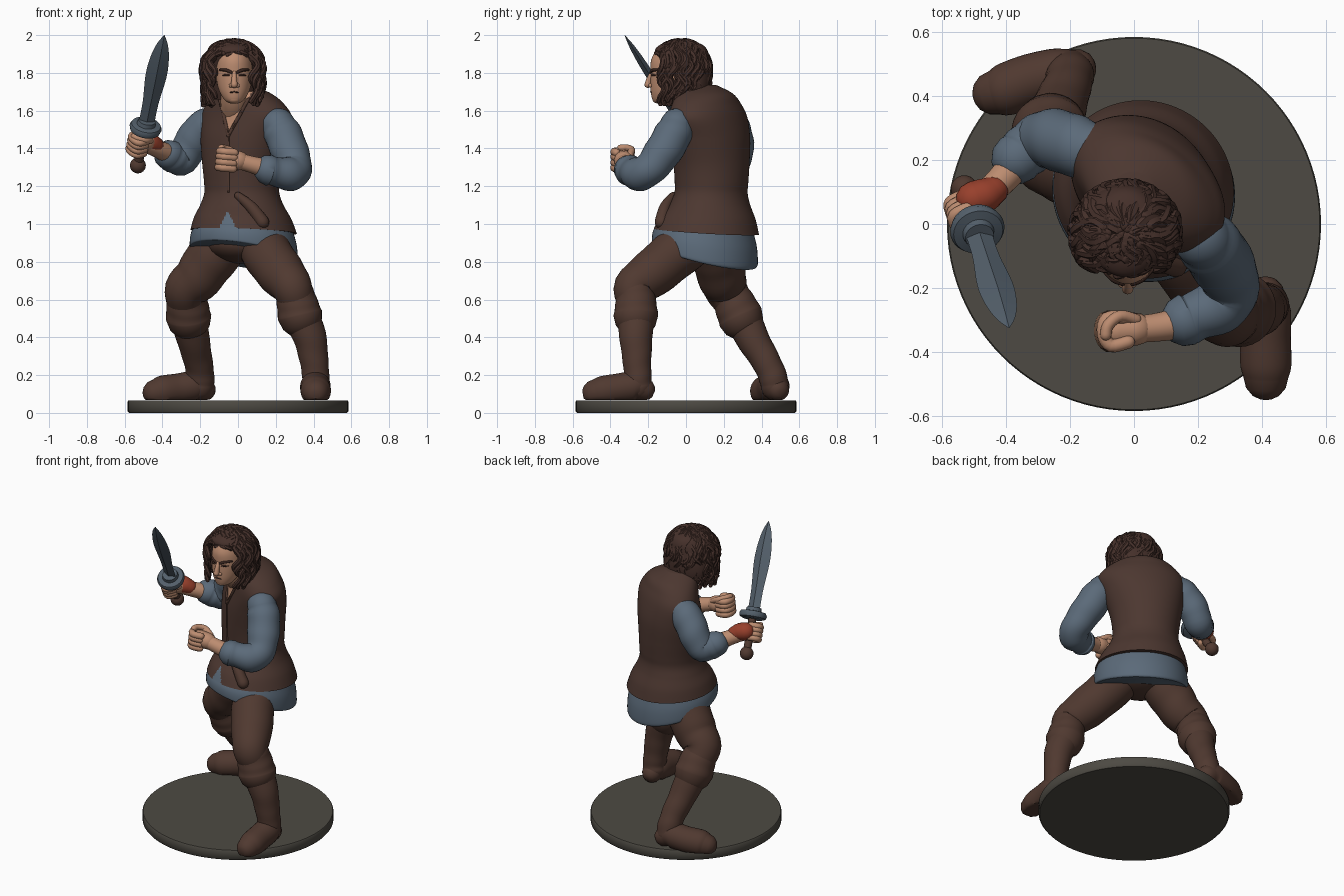
import bpy, bmesh, math, random
from mathutils import Vector, Matrix

random.seed(4)
if "Cube" in bpy.data.objects:
    bpy.data.objects.remove(bpy.data.objects["Cube"])


def material(name, hex_code):
    srgb = [int(hex_code[i:i + 2], 16) / 255 for i in (0, 2, 4)]
    col = [((c + 0.055) / 1.055) ** 2.4 for c in srgb] + [1]
    m = bpy.data.materials.new(name)
    m.use_nodes = True
    m.diffuse_color = col
    m.node_tree.nodes["Principled BSDF"].inputs["Base Color"].default_value = col
    return m


SKIN = material("skin", "bc8c70")
HAIR = material("dark brown hair", "45302a")
VEST = material("brown vest", "4c3730")
LEATHER = material("brown leather", "503930")
SHIRT = material("blue shirt", "5b6a79")
RED = material("red wristband", "98402c")
STEEL = material("blue steel", "535f6a")
STONE = material("grey base", "4d4a43")
DARK = material("dark features", "38251f")


def part(name, bm, mats, rule=None, angle=45):
    bmesh.ops.recalc_face_normals(bm, faces=bm.faces[:])
    for f in bm.faces:
        f.smooth = True
        if rule:
            f.material_index = rule(f.calc_center_median())
    me = bpy.data.meshes.new(name)
    bm.to_mesh(me)
    bm.free()
    me.set_sharp_from_angle(angle=math.radians(angle))
    for m in mats:
        me.materials.append(m)
    ob = bpy.data.objects.new(name, me)
    bpy.context.collection.objects.link(ob)


def spline(rows, sub):
    """Smooth interpolation of rows of numbers."""
    out = []
    for i in range(len(rows) - 1):
        quad = [rows[max(0, min(len(rows) - 1, i + k))] for k in (-1, 0, 1, 2)]
        for s in range(sub):
            t = s / sub
            out.append([b + 0.5 * t * (c - a + t * (2 * a - 5 * b + 4 * c - d + t * (3 * (b - c) + d - a)))
                        for a, b, c, d in zip(*quad)])
    return out + [list(rows[-1])]


def bridge(bm, rings):
    vs = [[bm.verts.new(p) for p in ring] for ring in rings]
    n = len(vs[0])
    for r, s in zip(vs, vs[1:]):
        for i in range(n):
            bm.faces.new((r[i], r[(i + 1) % n], s[(i + 1) % n], s[i]))
    bm.faces.new(vs[0])
    bm.faces.new(vs[-1])


def tube(bm, pts, seg=20, sub=5, fold=0, floor=None):
    """Round-ended limb through points of x, y, z, radius."""
    rows = spline(pts, sub)
    path = [(Vector(r[:3]), max(r[3], 0.002)) for r in rows]
    for _ in range(2):
        (p, r), d = path[0], (path[0][0] - path[1][0]).normalized()
        path = [(p + d * r * k, r * s) for k, s in ((0.95, 0.3), (0.8, 0.6), (0.45, 0.89))] + path
        path.reverse()
    rings, side = [], None
    for i, (p, r) in enumerate(path):
        d = (path[min(i + 1, len(path) - 1)][0] - path[max(i - 1, 0)][0]).normalized()
        side = d.orthogonal() if side is None else side - d * side.dot(d)
        side.normalize()
        up = d.cross(side)
        ring = []
        for k in range(seg):
            a = math.tau * k / seg
            rr = r * (1 + fold * math.sin(i * 1.15 + 1.6 * math.sin(a)))
            q = p + (side * math.cos(a) + up * math.sin(a)) * rr
            if floor is not None:
                q.z = max(q.z, floor)
            ring.append(q)
        rings.append(ring)
    bridge(bm, rings)


def limb(name, mat, *paths, **kw):
    bm = bmesh.new()
    for p in paths:
        tube(bm, p, **kw)
    part(name, bm, [mat])


def ring_point(row, t, yaw):
    z, cx, cy, a, b, tilt = row
    s, c = a * math.sin(t), b * math.cos(t)
    return Vector((cx + s * math.cos(yaw) - c * math.sin(yaw),
                   cy - s * math.sin(yaw) - c * math.cos(yaw), z + tilt * math.cos(t)))


def loft(name, rows, mats, yaw=0, seg=64, sub=6, rule=None):
    """Stack of ellipses: z, centre x, centre y, half width, half depth, tilt."""
    bm = bmesh.new()
    bridge(bm, [[ring_point(r, math.tau * k / seg, yaw) for k in range(seg)] for r in spline(rows, sub)])
    part(name, bm, mats, rule)


def ball(name, mat, loc, size):
    bm = bmesh.new()
    bmesh.ops.create_uvsphere(bm, u_segments=28, v_segments=16, radius=1,
                              matrix=Matrix.Translation(loc) @ Matrix.Diagonal((*size, 1)))
    part(name, bm, [mat])


# Round base
loft("base", [(0, 0, 0, 0.577, 0.577, 0), (0.008, 0, 0, 0.584, 0.584, 0), (0.06, 0, 0, 0.584, 0.584, 0),
              (0.066, 0, 0, 0.58, 0.58, 0)], [STONE], seg=96, sub=1)

# Torso: vest with open neck and a slit below the waist
YAW = math.radians(35)
NECK_Z = 1.465


def opening(z):
    """Middle and half width of the neck opening."""
    return -0.05 + (z - NECK_Z) * 0.15, (z - NECK_Z) * 0.38


def vest_rule(p):
    if p.y > 0.08:
        return 0
    mid, half = opening(p.z)
    if p.z < 1.715 and abs(p.x - mid) < half:
        return 1
    return 2 if abs(p.x + 0.055) < (1.07 - p.z) * 0.5 else 0


VEST_ROWS = [(0.96, 0.03, 0.108, 0.285, 0.275, 0.02), (1.03, 0.025, 0.115, 0.262, 0.25, 0.01),
             (1.1, 0.02, 0.125, 0.226, 0.21, 0), (1.16, 0.02, 0.132, 0.204, 0.19, 0), (1.22, 0.02, 0.135, 0.204, 0.19, 0),
             (1.32, 0.02, 0.135, 0.217, 0.193, 0), (1.45, 0.03, 0.13, 0.245, 0.19, 0),
             (1.56, 0.045, 0.118, 0.266, 0.172, 0), (1.63, 0.038, 0.11, 0.232, 0.157, 0),
             (1.69, 0.02, 0.1, 0.165, 0.14, 0), (1.735, -0.01, 0.08, 0.075, 0.085, 0)]
loft("vest", VEST_ROWS, [VEST, SKIN, SHIRT], YAW, 192, 12, vest_rule)
loft("shirt_skirt", [(0.835, 0.03, 0.1, 0.282, 0.266, 0.078), (0.85, 0.03, 0.1, 0.29, 0.276, 0.072),
                     (0.92, 0.03, 0.1, 0.285, 0.27, 0.05), (1.0, 0.03, 0.105, 0.26, 0.24, 0.03)], [SHIRT], YAW)
limb("belt_tie", LEATHER, [(0, -0.068, 1.15, 0.02), (0.07, -0.11, 1.09, 0.03), (0.13, -0.13, 1.01, 0.036)])


def chest(z, x, radius):
    """Point on the front of the vest."""
    row = min(spline(VEST_ROWS, 20), key=lambda r: abs(r[0] - z))
    pts = [ring_point(row, k / 50, YAW) for k in range(-50, 60)]
    return (*min(pts, key=lambda p: abs(p.x - x)), radius)


edges = []
for s in (-1, 1):
    edges.append([])
    for z in (1.465, 1.52, 1.58, 1.63, 1.66):
        mid, half = opening(z)
        edges[-1].append(chest(z, mid + s * half, 0.01))
limb("collar_edges", LEATHER, *edges, seg=8)
limb("vest_seam", LEATHER, [chest(z, -0.05, 0.006) for z in (1.465, 1.35, 1.25, 1.17)], seg=8)

# Legs
ball("pelvis", LEATHER, (0.03, 0.1, 0.9), (0.2, 0.2, 0.11))
limb("left_trouser", LEATHER, [(0.11, 0.05, 0.92, 0.13), (0.165, -0.075, 0.825, 0.132), (0.235, -0.19, 0.73, 0.125),
                               (0.285, -0.275, 0.665, 0.107), (0.31, -0.265, 0.58, 0.095)], seg=32, fold=0.012)
limb("right_trouser", LEATHER, [(-0.06, 0.15, 0.92, 0.14), (-0.14, 0.17, 0.82, 0.138), (-0.21, 0.19, 0.72, 0.128),
                                (-0.275, 0.215, 0.65, 0.114), (-0.27, 0.26, 0.57, 0.1)], seg=32, fold=0.012)


def boot(side, cuff, shaft, foot):
    limb(side + "_boot_cuff", LEATHER, cuff, seg=32, fold=0.012)
    limb(side + "_boot_shaft", LEATHER, shaft, seg=28, fold=0.015)
    limb(side + "_boot_foot", LEATHER, foot, seg=28, floor=0.068)


boot("left", [(0.3, -0.268, 0.635, 0.1), (0.315, -0.265, 0.57, 0.11), (0.328, -0.265, 0.515, 0.118)],
     [(0.32, -0.265, 0.55, 0.1), (0.38, -0.265, 0.4, 0.088), (0.402, -0.26, 0.28, 0.076),
      (0.412, -0.255, 0.19, 0.072), (0.41, -0.25, 0.14, 0.072)],
     [(0.41, -0.225, 0.125, 0.062), (0.41, -0.27, 0.14, 0.08), (0.41, -0.36, 0.128, 0.08),
      (0.412, -0.44, 0.115, 0.08), (0.412, -0.48, 0.108, 0.07)])
boot("right", [(-0.275, 0.235, 0.62, 0.102), (-0.268, 0.265, 0.56, 0.113), (-0.262, 0.29, 0.505, 0.12)],
     [(-0.27, 0.28, 0.54, 0.1), (-0.235, 0.36, 0.38, 0.086), (-0.21, 0.425, 0.27, 0.076),
      (-0.2, 0.46, 0.19, 0.075), (-0.2, 0.47, 0.14, 0.074)],
     [(-0.18, 0.485, 0.125, 0.062), (-0.23, 0.47, 0.14, 0.08), (-0.32, 0.45, 0.126, 0.082),
      (-0.4, 0.42, 0.115, 0.082), (-0.435, 0.41, 0.108, 0.07)])

# Sleeves, forearms and wristband
limb("left_sleeve", SHIRT, [(0.21, -0.045, 1.525, 0.09), (0.24, -0.07, 1.47, 0.1), (0.28, -0.13, 1.37, 0.098),
                            (0.303, -0.195, 1.29, 0.088), (0.27, -0.25, 1.265, 0.09), (0.19, -0.29, 1.28, 0.076),
                            (0.165, -0.3, 1.285, 0.082)], seg=32, fold=0.02)
limb("right_sleeve", SHIRT, [(-0.13, 0.225, 1.54, 0.088), (-0.19, 0.245, 1.5, 0.097), (-0.25, 0.265, 1.42, 0.095),
                             (-0.295, 0.26, 1.345, 0.086), (-0.335, 0.23, 1.35, 0.082), (-0.365, 0.205, 1.365, 0.08)],
     seg=32, fold=0.02)
limb("left_forearm", SKIN, [(0.18, -0.3, 1.285, 0.055), (0.09, -0.32, 1.31, 0.046), (0, -0.33, 1.335, 0.042)])
limb("right_forearm", SKIN, [(-0.35, 0.21, 1.36, 0.055), (-0.42, 0.13, 1.395, 0.047), (-0.49, 0.07, 1.42, 0.042)])
limb("wristband", RED, [(-0.438, 0.105, 1.418, 0.046), (-0.465, 0.09, 1.43, 0.054), (-0.5, 0.078, 1.438, 0.056)])


def fist(name, centre, fwd, up, hand, size):
    """Closed hand: core, four curled fingers and a thumb."""
    up = Vector(up).normalized()
    fwd = Vector(fwd)
    fwd = (fwd - up * fwd.dot(up)).normalized()
    palm = fwd.cross(up) * hand

    def path(points, r):
        return [(*(Vector(centre) + (fwd * f + palm * p + up * h) * size), r * size) for f, p, h in points]
    curl = ((-0.02, -0.038), (0.035, -0.045), (0.055, -0.005), (0.04, 0.04), (-0.01, 0.04))
    fingers = [path([(f, p, h) for f, p in curl], 0.021) for h in (-0.045, -0.016, 0.014, 0.04)]
    thumb = path([(-0.05, 0.03, 0.03), (0, 0.045, 0.052), (0.04, 0.02, 0.06), (0.05, -0.01, 0.058)], 0.018)
    core = path([(-0.05, 0, 0), (-0.015, 0, 0), (0.012, 0, 0)], 0.052)
    limb(name, SKIN, core, thumb, *fingers, seg=14, sub=4)


# Sword along its own axis
POMMEL, TIP = Vector((-0.53, 0.11, 1.31)), Vector((-0.39, -0.325, 2))
AXIS = (TIP - POMMEL).normalized()
WIDE = (Vector((1, 0, 0)) - AXIS * AXIS.x).normalized()
THIN = AXIS.cross(WIDE)
LENGTH = (TIP - POMMEL).length


def along(d):
    return POMMEL + AXIS * d


fist("left_fist", (-0.045, -0.332, 1.34), (-1, -0.08, 0.15), (0.1, 0, 1), 1, 1)
fist("right_fist", along(0.135) - WIDE * 0.012, (-0.14, -0.17, 0.06), AXIS, -1, 0.9)
ball("pommel", LEATHER, POMMEL, (0.042, 0.042, 0.042))
limb("grip", LEATHER, [(*along(d), 0.024) for d in (0, 0.12, 0.24)])
bm = bmesh.new()
bridge(bm, [[along(d) + (WIDE * math.cos(a) + THIN * math.sin(a)) * r for a in [math.tau * k / 32 for k in range(32)]]
            for d, r in ((0.215, 0.06), (0.223, 0.08), (0.242, 0.086), (0.258, 0.078), (0.263, 0.05), (0.285, 0.045))])
part("guard", bm, [STEEL])
bm = bmesh.new()
leaf = spline([(0, 0.042), (0.25, 0.042), (0.55, 0.056), (0.75, 0.049), (0.9, 0.029), (1, 0.001)], 4)
bridge(bm, [[along(0.25 + (LENGTH - 0.25) * t) + off for off in
             (WIDE * w, THIN * w * 0.38, -WIDE * w, -THIN * w * 0.38)] for t, w in leaf])
part("blade", bm, [STEEL], angle=15)

# Head and face
HX = -0.02
limb("neck", SKIN, [(HX, 0.04, 1.6, 0.075), (HX, -0.015, 1.66, 0.072), (HX, -0.05, 1.73, 0.07)])
loft("head", [(z, HX, y, a, b, 0) for z, y, a, b in (
    (1.638, -0.125, 0.02, 0.025), (1.652, -0.12, 0.047, 0.054), (1.69, -0.1, 0.073, 0.085), (1.74, -0.08, 0.09, 0.108),
    (1.8, -0.07, 0.096, 0.117), (1.87, -0.06, 0.092, 0.124), (1.93, -0.05, 0.068, 0.095), (1.965, -0.04, 0.02, 0.03))],
     [SKIN])
limb("nose", SKIN, [(HX, -0.178, 1.805, 0.011), (HX, -0.194, 1.77, 0.014), (HX, -0.202, 1.738, 0.018)],
     [(HX - 0.018, -0.188, 1.733, 0.011), (HX + 0.018, -0.188, 1.733, 0.011)])
ball("chin", SKIN, (HX, -0.148, 1.662), (0.036, 0.03, 0.024))
limb("eyebrows", DARK, *[[(HX + s * 0.016, -0.186, 1.803, 0.008), (HX + s * 0.045, -0.173, 1.815, 0.009),
                          (HX + s * 0.076, -0.144, 1.816, 0.006)] for s in (-1, 1)], seg=8)
limb("eyes", DARK, *[[(HX + s * 0.024, -0.18, 1.788, 0.005), (HX + s * 0.04, -0.175, 1.789, 0.007),
                      (HX + s * 0.06, -0.159, 1.788, 0.004)] for s in (-1, 1)], seg=8)
limb("mouth", DARK, [(HX - 0.03, -0.175, 1.696, 0.003), (HX, -0.187, 1.699, 0.004), (HX + 0.03, -0.175, 1.696, 0.003)], seg=8)

# Hair: inner shell with wavy locks falling from the crown
HAIR_X = -0.026
loft("hair_shell", [(z, HAIR_X, y, a, b, 0) for z, y, a, b in (
    (1.66, 0.04, 0.125, 0.078), (1.72, 0.035, 0.15, 0.098), (1.79, 0.02, 0.154, 0.115), (1.86, -0.005, 0.145, 0.13),
    (1.915, -0.025, 0.122, 0.14), (1.95, -0.025, 0.09, 0.11), (1.972, -0.025, 0.03, 0.04))], [HAIR])


def lock(theta, start, drop):
    pts, phase = [], random.uniform(0, math.tau)
    for k in range(14):
        t = k / 13
        phi = start + (math.pi / 2 - start) * min(1, t * drop)
        th = theta + 0.13 * math.sin(t * 16 + phase)
        fall = max(0, t * drop - 1)
        r = math.sin(phi) * (1 - 0.05 * fall) + 0.05 * math.sin(t * 13 + phase * 2)
        pts.append((HAIR_X + 0.16 * r * math.sin(th), -0.028 - 0.15 * r * math.cos(th),
                    1.815 + 0.152 * math.cos(phi) - 0.17 * fall, 0.019 - 0.006 * t))
    return pts


locks = []
for i in range(72):
    theta = math.tau * i / 72
    front = abs((theta + math.pi) % math.tau - math.pi)
    if front < 0.72:
        drop = random.uniform(0.42, 0.55)
    else:
        drop = random.uniform(1.7, 2.1)
    locks.append(lock(theta, random.uniform(0.1, 0.5), drop))
limb("hair_locks", HAIR, *locks, seg=7, sub=2)
